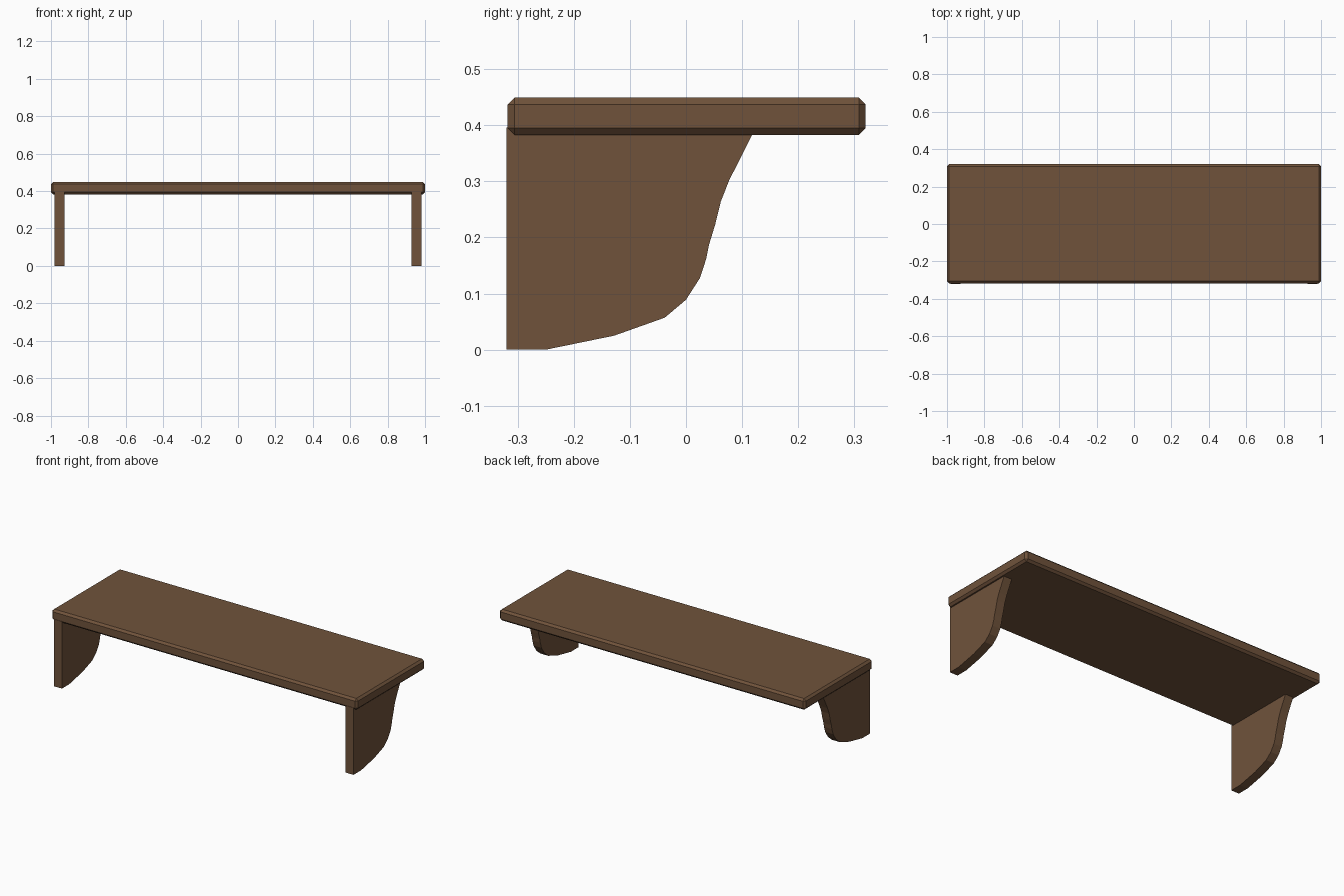
import bpy, bmesh

if "Cube" in bpy.data.objects:
    bpy.data.objects.remove(bpy.data.objects["Cube"])

wood = bpy.data.materials.new("brown wood")
wood.diffuse_color = (0.162, 0.086, 0.044, 1)
wood.use_nodes = True
wood.node_tree.nodes["Principled BSDF"].inputs["Base Color"].default_value = wood.diffuse_color


def add_object(name, bm):
    bmesh.ops.recalc_face_normals(bm, faces=bm.faces)
    mesh = bpy.data.meshes.new(name)
    bm.to_mesh(mesh)
    bm.free()
    mesh.materials.append(wood)
    obj = bpy.data.objects.new(name, mesh)
    bpy.context.collection.objects.link(obj)
    return obj


# Shelf board with chamfered edges
bm = bmesh.new()
bmesh.ops.create_cube(bm, size=1)
bmesh.ops.scale(bm, vec=(2.0, 0.638, 0.066), verts=bm.verts)
bmesh.ops.translate(bm, vec=(0, 0.001, 0.416), verts=bm.verts)
bmesh.ops.bevel(bm, geom=bm.edges[:], offset=0.012, segments=1, affect='EDGES')
add_object("shelf_board", bm)

# Curved side brackets: (y, z) profile extruded along x
profile = [(-0.32, 0.002), (-0.25, 0.002), (-0.128, 0.025), (-0.038, 0.057),
           (0.0, 0.089), (0.025, 0.128), (0.036, 0.162), (0.041, 0.187),
           (0.052, 0.223), (0.062, 0.264), (0.077, 0.302), (0.119, 0.385),
           (0.119, 0.396), (-0.32, 0.396)]
profile = [(y, 0.0 if z == 0.002 else z) for y, z in profile]
for name, x in (("left_bracket", -0.98), ("right_bracket", 0.928)):
    bm = bmesh.new()
    face = bm.faces.new([bm.verts.new((x, y, z)) for y, z in profile])
    ext = bmesh.ops.extrude_face_region(bm, geom=[face], use_keep_orig=True)
    moved = [v for v in ext["geom"] if isinstance(v, bmesh.types.BMVert)]
    bmesh.ops.translate(bm, vec=(0.052, 0, 0), verts=moved)
    add_object(name, bm)
